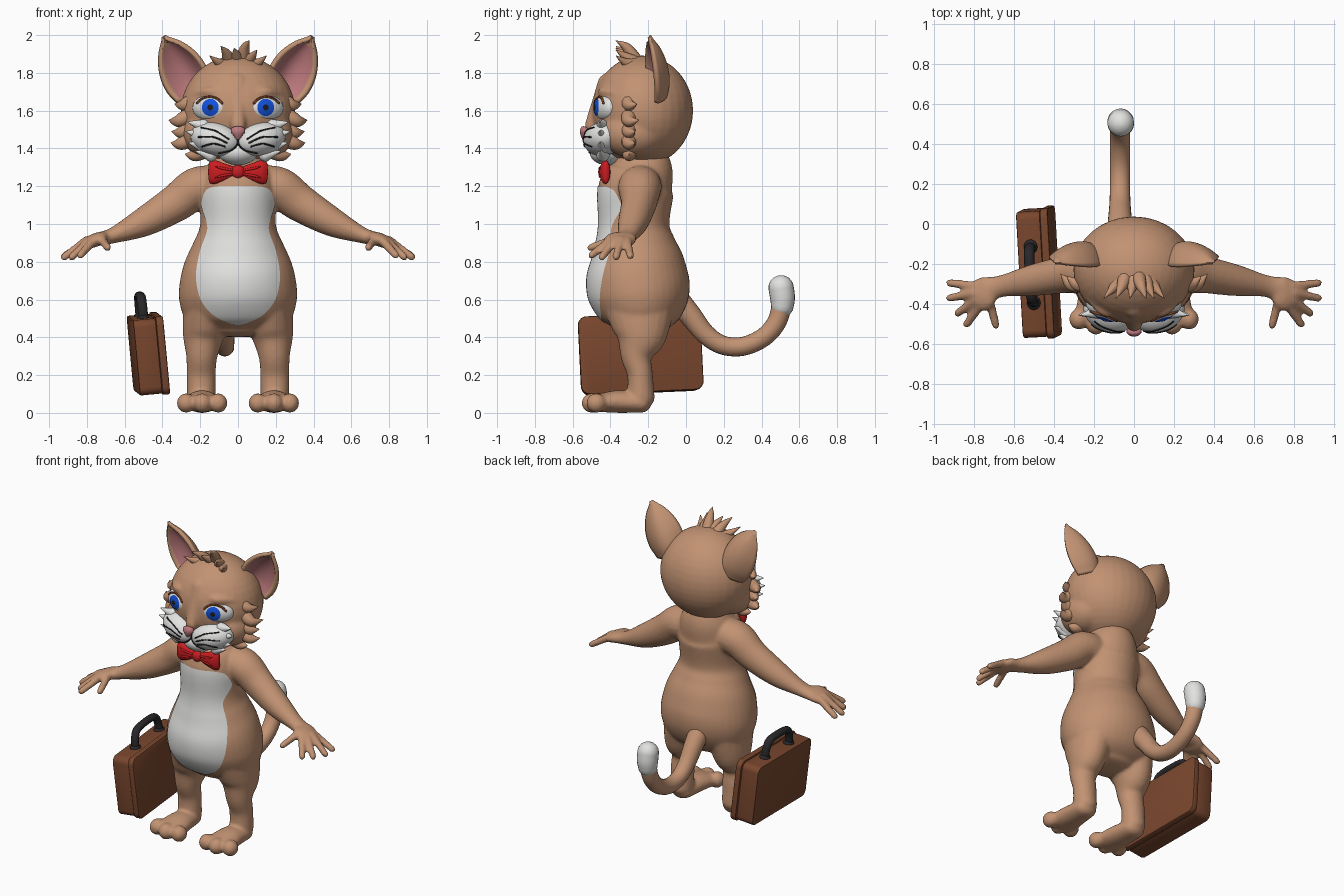
import bpy, bmesh
from math import sin, cos, pi, sqrt, radians
from mathutils import Vector, Matrix, Euler
from mathutils.bvhtree import BVHTree

cube = bpy.data.objects.get("Cube")
if cube:
    bpy.data.objects.remove(cube)
X, Y, Z = Vector((1, 0, 0)), Vector((0, 1, 0)), Vector((0, 0, 1))
SIDES = (-1, 1)


def material(name, *rgb):
    m = bpy.data.materials.new(name)
    m.use_nodes = True
    m.diffuse_color = (*rgb, 1)
    m.node_tree.nodes["Principled BSDF"].inputs["Base Color"].default_value = (*rgb, 1)
    return m


FUR = material("tan fur", .54, .29, .17)
WHITE = material("white fur", .76, .76, .75)
PINK = material("pink skin", .5, .19, .2)
RED = material("red cloth", .6, .012, .015)
BLUE = material("blue iris", .006, .08, .7)
BLACK = material("black", .012, .012, .014)
BROWN = material("lid brown", .2, .06, .025)
LEATHER = material("brown leather", .19, .062, .027)
GRIP = material("dark grip", .022, .02, .022)


def make(name, bm, mat, blend=0, sharp=60):
    """Turn a bmesh into an object; blend fuses its parts into one skin."""
    bmesh.ops.recalc_face_normals(bm, faces=bm.faces)
    me = bpy.data.meshes.new(name)
    bm.to_mesh(me)
    bm.free()
    ob = bpy.data.objects.new(name, me)
    bpy.context.collection.objects.link(ob)
    if blend:
        rm = ob.modifiers.new("fuse", 'REMESH')
        rm.mode, rm.voxel_size = 'VOXEL', .01
        sm = ob.modifiers.new("soften", 'SMOOTH')
        sm.factor, sm.iterations = .5, blend
        dg = bpy.context.evaluated_depsgraph_get()
        me = bpy.data.meshes.new_from_object(ob.evaluated_get(dg))
        ob.modifiers.clear()
        ob.data = me
    me.materials.clear()
    me.materials.append(mat)
    me.shade_smooth()
    me.set_sharp_from_angle(angle=radians(sharp))
    return ob


def ball(bm, center, radii, rot=(0, 0, 0)):
    mx = Matrix.LocRotScale(Vector(center), Euler(rot), Vector(radii))
    bmesh.ops.create_uvsphere(bm, u_segments=32, v_segments=20, radius=1, matrix=mx)


def spline(pts, steps=5):
    """Catmull-Rom through tuples of any length."""
    out = []
    for i in range(len(pts) - 1):
        p = [pts[max(i - 1, 0)], pts[i], pts[i + 1], pts[min(i + 2, len(pts) - 1)]]
        for k in range(steps):
            t = k / steps
            out.append([b + .5 * t * (c - a + t * (2*a - 5*b + 4*c - d + t * (3*(b - c) + d - a)))
                        for a, b, c, d in zip(*p)])
    return out + [list(pts[-1])]


def tube(bm, pts, ref=Y, sides=20, cap=1.0):
    """Loft ellipses (x, y, z, ra, rb) along a path, with rounded ends."""
    rows = spline([p if len(p) == 5 else (*p, p[3]) for p in pts])
    pos = [Vector(r[:3]) for r in rows]
    rings, last = [], len(rows) - 1
    for i, r in enumerate(rows):
        t = (pos[min(i + 1, last)] - pos[max(i - 1, 0)]).normalized()
        a = t.cross(ref).normalized()
        b = a.cross(t)
        tilts = [0]
        if i == 0:
            tilts = [-1.45, -1.1, -.75, -.35, 0]
        elif i == last:
            tilts = [0, .35, .75, 1.1, 1.45]
        for w in tilts:
            c = pos[i] + t * sin(w) * cap * min(r[3], r[4])
            rings.append([bm.verts.new(c + a * r[3] * cos(w) * cos(q) + b * r[4] * cos(w) * sin(q))
                          for q in (2 * pi * k / sides for k in range(sides))])
    for u, v in zip(rings, rings[1:]):
        for k in range(sides):
            n = (k + 1) % sides
            bm.faces.new((u[k], u[n], v[n], v[k]))
    bm.faces.new(rings[0])
    bm.faces.new(rings[-1])


def sheet(bm, rows):
    vs = [[bm.verts.new(p) for p in r] for r in rows]
    for u, v in zip(vs, vs[1:]):
        for k in range(len(u) - 1):
            bm.faces.new((u[k], u[k + 1], v[k + 1], v[k]))


def tree(ob):
    return BVHTree.FromPolygons([v.co for v in ob.data.vertices], [p.vertices for p in ob.data.polygons])


def on_front(trees, x, z, lift):
    """Foremost surface point at x, z, lifted slightly off the surface."""
    hits = [h for h in (t.ray_cast(Vector((x, -2, z)), Y) for t in trees) if h[0]]
    co, no = min(hits, key=lambda h: h[0].y)[:2]
    return co + (no if no.y < 0 else -no) * lift


def patch(name, target, cx, rows, mat, lift=.003):
    """Thin painted patch given as (z, half width) rows."""
    bm = bmesh.new()
    sheet(bm, [[on_front([target], cx + w * k / 10, z, lift) for k in range(-10, 11)] for z, w in rows])
    return make(name, bm, mat)


def disc(name, target, cx, cz, r, mat, lift):
    angles = [pi * (k + .2) / 16.4 for k in range(17)]
    return patch(name, target, cx, [(cz + r * cos(a), r * sin(a)) for a in angles], mat, lift)


# Body, limbs, hands and feet fused into one skin
bm = bmesh.new()
torso = [(1.36, -.235, .13, .14), (1.28, -.235, .175, .168), (1.18, -.265, .205, .2), (1.0, -.275, .2, .187),
         (.9, -.27, .237, .213), (.8, -.26, .282, .25), (.7, -.255, .307, .272), (.6, -.245, .312, .262),
         (.5, -.24, .28, .21), (.44, -.24, .2, .13)]
tube(bm, [(0, y, z, a, b) for z, y, a, b in torso], sides=40, cap=.3)
fingers = [((.79, -.31, .91), (.92, -.295, .83)), ((.80, -.345, .915), (.92, -.37, .825)),
           ((.79, -.38, .91), (.88, -.445, .825)), ((.77, -.41, .905), (.835, -.5, .835)),
           ((.72, -.39, .915), (.69, -.505, .875))]
for s in SIDES:
    tube(bm, [(s * .12, -.24, 1.2, .11, .11), (s * .22, -.245, 1.19, .11, .115), (s * .33, -.25, 1.11, .1, .095),
              (s * .5, -.28, 1.01, .078, .08), (s * .66, -.31, .94, .043, .055), (s * .74, -.33, .92, .036, .07)])
    ball(bm, (s * .755, -.35, .915), (.075, .085, .036), (0, s * .4, 0))
    for a, b in fingers:
        tube(bm, [(s * a[0], *a[1:], .024), (s * b[0], *b[1:], .021)], ref=Vector((.3, .2, 1)), sides=12)
    tube(bm, [(s * .16, -.245, .56, .13, .19), (s * .183, -.24, .41, .11, .14), (s * .192, -.262, .3, .083, .085),
              (s * .195, -.243, .2, .077, .068), (s * .195, -.24, .08, .075, .075)], cap=.8)
    tube(bm, [(s * .195, -.235, .052, .075, .052), (s * .19, -.36, .06, .09, .06),
              (s * .19, -.46, .052, .11, .048)], ref=Z)
    for x, y in ((.105, -.485), (.19, -.5), (.275, -.475)):
        ball(bm, (s * x, y, .052), (.049, .053, .052))
body = make("body", bm, FUR, blend=8)

# White belly
belly = [(1.2, .1), (1.18, .165), (1.1, .19), (1.0, .162), (.95, .165), (.85, .2), (.72, .22), (.6, .195),
         (.52, .13), (.48, .05), (.47, .01)]
patch("belly_patch", tree(body), 0, spline(belly, 6), WHITE, .004)

# Tail with a pale tip
bm = bmesh.new()
tail = [(-.07, .62, .07), (.02, .52, .06), (.1, .42, .053), (.19, .36, .05), (.3, .352, .05), (.41, .4, .05),
        (.48, .48, .051), (.51, .58, .053)]
tube(bm, [(-.07, *p) for p in tail], ref=X)
make("tail", bm, FUR)
bm = bmesh.new()
tube(bm, [(-.068, .51, .565, .06), (-.067, .511, .61, .066), (-.066, .503, .665, .067)], ref=X, cap=.95)
ball(bm, (-.068, .51, .565), (.058, .058, .02))
make("tail_tip", bm, WHITE)

# Head
bm = bmesh.new()
ball(bm, (0, -.23, 1.6), (.303, .268, .292))
tube(bm, [(0, -.41, 1.74, .06), (0, -.455, 1.64, .045), (0, -.495, 1.52, .042)], ref=X)
ball(bm, (0, -.33, 1.43), (.17, .14, .09))
for s in SIDES:
    ball(bm, (s * .16, -.28, 1.48), (.135, .17, .13))
    tube(bm, [(s * .07, -.445, 1.69, .02), (s * .15, -.435, 1.7, .026), (s * .22, -.37, 1.69, .02)], ref=Z)
head = make("head", bm, FUR, blend=8)

# Fur tufts on the crown and cheeks
bm = bmesh.new()
for bx, tx, tz in ((-.06, -.15, 1.89), (-.04, -.09, 1.94), (0, -.02, 1.93), (.02, .06, 1.97), (.05, .1, 1.92),
                   (.07, .15, 1.89)):
    tube(bm, [(bx, -.25, 1.84, .04), (bx * .6 + tx * .4, -.31, tz - .04, .027), (tx, -.37, tz, .002)], sides=10)
make("crown_tuft", bm, FUR)
bm = bmesh.new()
for s in SIDES:
    for tx, ty, tz in ((.335, -.26, 1.635), (.365, -.25, 1.55), (.35, -.27, 1.49), (.355, -.27, 1.43),
                       (.28, -.3, 1.37)):
        tube(bm, [(s * (tx - .12), -.3, tz + .03, .045), (s * (tx - .05), -.3, tz - .005, .034),
                  (s * tx, ty, tz, .002)], sides=10)
make("cheek_tufts", bm, FUR)

# Muzzle, chin and nose
bm = bmesh.new()
ball(bm, (0, -.42, 1.38), (.105, .09, .068))
for s in SIDES:
    ball(bm, (s * .12, -.44, 1.45), (.137, .1, .088), (0, -s * .22, s * .3))
    for tx, tz in ((.265, 1.54), (.275, 1.49), (.262, 1.43), (.225, 1.385)):
        tube(bm, [(s * (tx - .08), -.44, tz - .02, .036), (s * tx, -.455, tz, .003)], sides=10)
muzzle = make("muzzle", bm, WHITE)
bm = bmesh.new()
tube(bm, [(0, -.532, 1.503, .036, .024), (0, -.538, 1.485, .036, .024), (0, -.535, 1.45, .01, .014)], cap=.5)
make("nose", bm, PINK)

# Eyes
eyes = {}
for s, side in zip(SIDES, ("right", "left")):
    bm = bmesh.new()
    ball(bm, (s * .147, -.425, 1.615), (.1, .052, .07), (0, 0, s * .42))
    eye = make(side + "_eyeball", bm, WHITE)
    eyes[s] = tree(eye)
    disc(side + "_iris", eyes[s], s * .146, 1.617, .044, BLUE, .003)
    disc(side + "_pupil", eyes[s], s * .146, 1.617, .015, BLACK, .005)

# Lids, whiskers and mouth as thin lines laid on the face
face = [tree(head), tree(muzzle)]


def lines(name, paths, r, mat, targets):
    b = bmesh.new()
    for s in SIDES:
        for path in paths:
            tube(b, [(*on_front(targets(s), s * x, z, .001), r) for x, z in spline(path, 4)], sides=6,
                 ref=Vector((.1, 1, .1)))
    make(name, b, mat)


lines("upper_lids", [[(.085, 1.64), (.11, 1.662), (.15, 1.672), (.19, 1.662), (.215, 1.64)]], .007, BROWN,
      lambda s: face + [eyes[s]])
lines("whiskers", [[(.05, 1.45), (.12, 1.492), (.195, 1.51)], [(.06, 1.43), (.13, 1.46), (.21, 1.46)],
                   [(.07, 1.41), (.13, 1.425), (.19, 1.41)]], .0045, BLACK, lambda s: face)
lines("mouth", [[(.003, 1.45), (.006, 1.42), (.04, 1.39), (.1, 1.376)]], .005, BLACK, lambda s: face)

# Ears: cupped leaves with a pink lining
profile = spline([(.1,), (.118,), (.118,), (.1,), (.062,), (.004,)], 4)
for s, side in zip(SIDES, ("right", "left")):
    base, tip = Vector((s * .235, -.18, 1.69)), Vector((s * .393, -.195, 1.99))
    across, back = Vector((s * .84, .22, -.48)), Vector((-s * .35, .93, 0))

    def ear_rows(width, first, end, shift):
        rows = []
        for i in range(first, end):
            w, v = profile[i][0], i / (len(profile) - 1)
            rows.append([base.lerp(tip, v) + across * w * u + back * (.75 * w * (1 - u * u) - shift)
                         for u in (width * k / 10 for k in range(-10, 11))])
        return rows
    bm = bmesh.new()
    sheet(bm, ear_rows(1, 0, len(profile), 0))
    ear = make(side + "_ear", bm, FUR)
    thick = ear.modifiers.new("thickness", 'SOLIDIFY')
    thick.thickness, thick.offset = .024, 0
    bm = bmesh.new()
    sheet(bm, ear_rows(.78, 1, len(profile) - 3, .023))
    make(side + "_ear_lining", bm, PINK)

# Bow tie
bm = bmesh.new()
for s in SIDES:
    tube(bm, [(s * .02, -.43, 1.275, .028, .018), (s * .07, -.432, 1.275, .045, .026),
              (s * .12, -.428, 1.275, .062, .028), (s * .147, -.422, 1.275, .06, .02)], cap=.5)
    for dz in SIDES:
        tube(bm, [(s * .03, -.448, 1.275 + dz * .01, .006), (s * .085, -.456, 1.275 + dz * .02, .007),
                  (s * .12, -.452, 1.275 + dz * .03, .003)], sides=8)
ball(bm, (0, -.437, 1.275), (.036, .028, .037))
make("bow_tie", bm, RED)

# Suitcase: shell, lid and grip share one tilt
tilt = Matrix.LocRotScale(Vector((-.475, -.243, .31)), Euler((radians(2.5), radians(-5.5), radians(3))), None)


def panel(name, x, size, radius):
    b = bmesh.new()
    bmesh.ops.create_cube(b, size=1, matrix=Matrix.LocRotScale(Vector((x, 0, 0)), None, Vector(size)))
    corners = [e for e in b.edges if abs((e.verts[0].co - e.verts[1].co).x) > .01]
    bmesh.ops.bevel(b, geom=corners, offset=radius, segments=5, affect='EDGES', profile=.5)
    rims = [e for e in b.edges if len({round(v.co.x, 3) for v in e.verts}) == 1]
    bmesh.ops.bevel(b, geom=rims, offset=.008, segments=2, affect='EDGES', profile=.5)
    make(name, b, LEATHER, sharp=35).matrix_world = tilt


panel("suitcase_shell", -.02, (.12, .63, .4), .04)
panel("suitcase_lid", .06, (.04, .65, .415), .045)
bm = bmesh.new()
tube(bm, [(-.015, y, z, .022, .026) for y, z in ((-.14, .19), (-.13, .265), (-.085, .308), (.085, .308),
                                                (.13, .265), (.14, .19))], ref=X)
for s in SIDES:
    ball(bm, (-.015, s * .14, .2), (.034, .036, .02))
make("suitcase_grip", bm, GRIP).matrix_world = tilt
